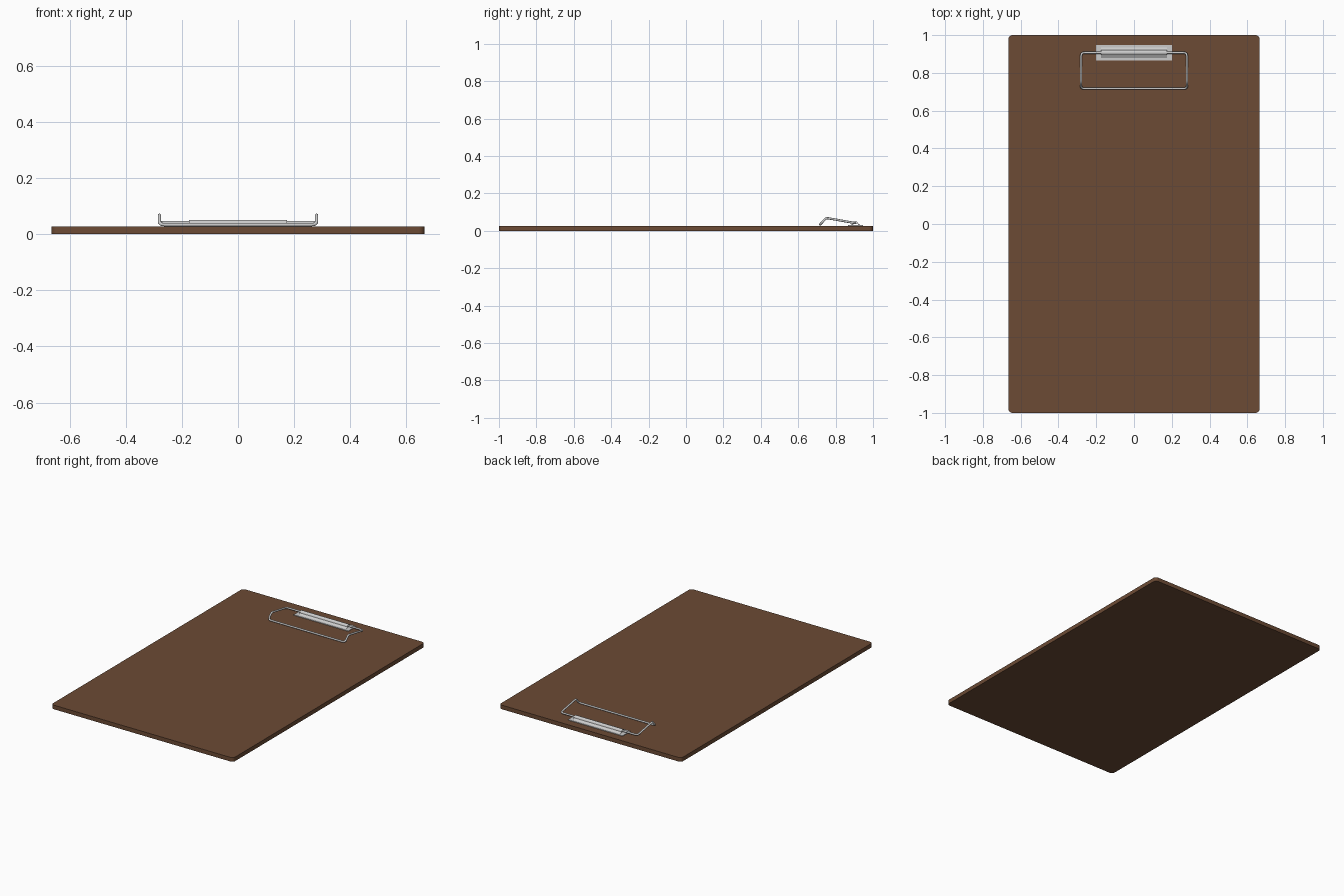
import bpy, bmesh, math
from mathutils import Vector

if "Cube" in bpy.data.objects:
    bpy.data.objects.remove(bpy.data.objects["Cube"])


def make_object(name, bm):
    bmesh.ops.recalc_face_normals(bm, faces=bm.faces)
    mesh = bpy.data.meshes.new(name)
    bm.to_mesh(mesh)
    bm.free()
    obj = bpy.data.objects.new(name, mesh)
    bpy.context.collection.objects.link(obj)
    return obj


def smooth(obj):
    bpy.ops.object.select_all(action='DESELECT')
    obj.select_set(True)
    bpy.context.view_layer.objects.active = obj
    bpy.ops.object.shade_smooth_by_angle(angle=math.radians(40))


def slab(name, x, y0, y1, z0, z1, radius=0.0):
    """Box symmetric in x, with optional rounded vertical corners."""
    bm = bmesh.new()
    bmesh.ops.create_cube(bm, size=1)
    for v in bm.verts:
        v.co = (v.co.x * 2 * x, (y0 + y1) / 2 + v.co.y * (y1 - y0),
                (z0 + z1) / 2 + v.co.z * (z1 - z0))
    if radius:
        edges = [e for e in bm.edges
                 if abs(e.verts[0].co.z - e.verts[1].co.z) > 1e-4]
        bmesh.ops.bevel(bm, geom=edges, offset=radius, segments=6,
                        profile=0.5, affect='EDGES')
    return make_object(name, bm)


def fillet(points, radii, steps=5):
    """Round every corner of a closed 3D path."""
    out, n = [], len(points)
    for i, r in enumerate(radii):
        p = Vector(points[i])
        a = p + (Vector(points[i - 1]) - p).normalized() * r
        b = p + (Vector(points[(i + 1) % n]) - p).normalized() * r
        for k in range(steps + 1):
            t = k / steps
            out.append(a * (1 - t) ** 2 + p * 2 * t * (1 - t) + b * t * t)
    return out


# Board
TOP = 0.027
board = slab("board", 0.665, -1, 1, 0, TOP, 0.022)
brown = bpy.data.materials.new("brown_board")
brown.diffuse_color = (0.15, 0.07, 0.035, 1)
brown.use_nodes = True
brown.node_tree.nodes["Principled BSDF"].inputs["Base Color"].default_value = brown.diffuse_color
board.data.materials.append(brown)
smooth(board)

# Thin metal base plate under the hinge
slab("base_plate", 0.2, 0.866, 0.947, TOP - 0.001, TOP + 0.004)

# Arched hinge cover folded over the wire
outer = [(0.878, TOP + 0.003), (0.889, TOP + 0.009)]
for k in range(9):
    a = math.pi * (1 - k / 8)
    outer.append((0.907 + 0.013 * math.cos(a), 0.039 + 0.0125 * math.sin(a)))
outer += [(0.925, TOP + 0.009), (0.936, TOP + 0.003)]
inner = [(0.907 + (y - 0.907) * 0.85, z - 0.003) for y, z in reversed(outer)]
bm = bmesh.new()
face = bm.faces.new([bm.verts.new((-0.174, y, z)) for y, z in outer + inner])
new = bmesh.ops.extrude_face_region(bm, geom=[face])["geom"]
bmesh.ops.translate(bm, vec=(0.348, 0, 0),
                    verts=[g for g in new if isinstance(g, bmesh.types.BMVert)])
smooth(make_object("hinge_cover", bm))

# Bent wire clip: front bar, folded arms, rear bar through the hinge
W = 0.28
half = [(W, 0.717, 0.034), (W, 0.75, 0.069), (W, 0.907, 0.041)]
path = half + [(-x, y, z) for x, y, z in reversed(half)]
radii = [0.018, 0.01, 0.018, 0.018, 0.01, 0.018]
points = fillet(path, radii)
curve = bpy.data.curves.new("wire_clip", 'CURVE')
curve.dimensions = '3D'
curve.bevel_depth = 0.006
curve.bevel_resolution = 3
spline = curve.splines.new('POLY')
spline.points.add(len(points) - 1)
for sp, p in zip(spline.points, points):
    sp.co = (*p, 1)
spline.use_cyclic_u = True
wire = bpy.data.objects.new("wire_clip", curve)
bpy.context.collection.objects.link(wire)
bpy.ops.object.select_all(action='DESELECT')
wire.select_set(True)
bpy.context.view_layer.objects.active = wire
bpy.ops.object.convert(target='MESH')
smooth(bpy.context.view_layer.objects.active)
